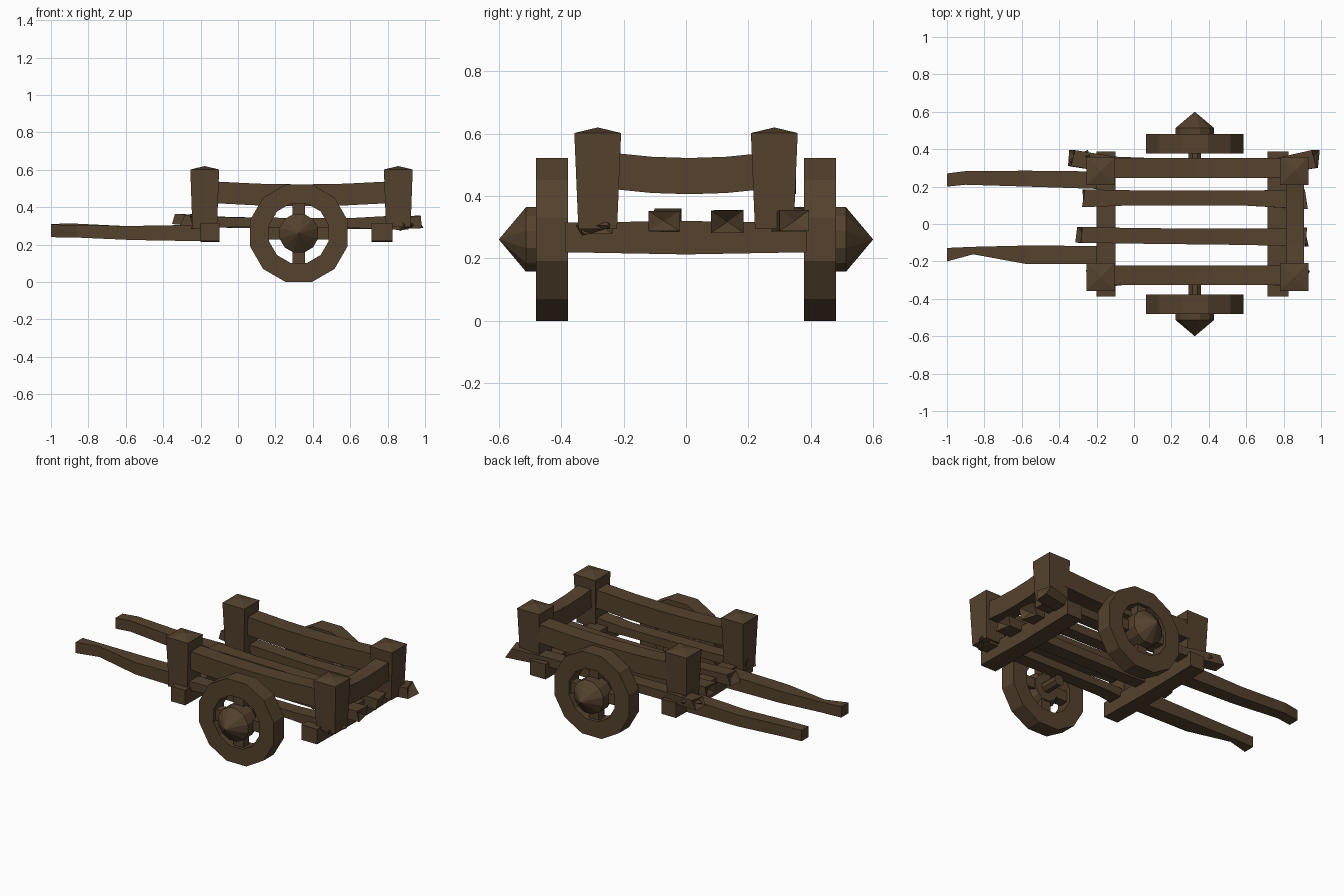
import bpy, bmesh, math, random
from mathutils import Vector, Matrix

if "Cube" in bpy.data.objects:
    bpy.data.objects.remove(bpy.data.objects["Cube"])

random.seed(4)
wood = bpy.data.materials.new("dark brown wood")
wood.diffuse_color = (0.09, 0.054, 0.027, 1)
wood.use_nodes = True
wood.node_tree.nodes["Principled BSDF"].inputs["Base Color"].default_value = wood.diffuse_color


def finish(name, bm):
    bmesh.ops.recalc_face_normals(bm, faces=bm.faces)
    me = bpy.data.meshes.new(name)
    bm.to_mesh(me)
    bm.free()
    me.materials.append(wood)
    ob = bpy.data.objects.new(name, me)
    bpy.context.collection.objects.link(ob)
    return ob


def bar(name, axis, sections, jag=0.0, peak=0.0):
    """Square beam lofted along an axis; each section is (t, a0, a1, b0, b1)."""
    def put(t, a, b):
        return {'x': (t, a, b), 'y': (a, t, b), 'z': (a, b, t)}[axis]
    bm = bmesh.new()
    rings = []
    for i, (t, a0, a1, b0, b1) in enumerate(sections):
        inward = 1 if i == 0 else -1
        end = i in (0, len(sections) - 1)
        ring = []
        for a, b in ((a0, b0), (a1, b0), (a1, b1), (a0, b1)):
            off = inward * random.uniform(0, jag) if end else 0
            ring.append(bm.verts.new(put(t + off, a, b)))
        rings.append(ring)
    for r, s in zip(rings, rings[1:]):
        for k in range(4):
            bm.faces.new((r[k], r[(k + 1) % 4], s[(k + 1) % 4], s[k]))
    caps = [bm.faces.new(rings[0]), bm.faces.new(rings[-1])]
    bmesh.ops.recalc_face_normals(bm, faces=bm.faces)
    if jag:      # splintered ends
        res = bmesh.ops.poke(bm, faces=caps)
        for v in res['verts']:
            v.co.x += (1 if v.co.x < 0 else -1) * jag * 0.5
    elif peak:   # low pyramid on top
        res = bmesh.ops.poke(bm, faces=[caps[1]])
        res['verts'][0].co.z += peak
    return finish(name, bm)


def lathe(name, profile, n, x, z, side, phase=0.0, closed=False):
    """Turn (radius, y) profile round the wheel axis."""
    bm = bmesh.new()
    rings = []
    for r, y in profile:
        if r == 0:
            rings.append([bm.verts.new((x, side * y, z))] * n)
            continue
        rings.append([bm.verts.new((x + r * math.cos(phase + 2 * math.pi * k / n), side * y,
                                    z + r * math.sin(phase + 2 * math.pi * k / n))) for k in range(n)])
    pairs = list(zip(rings, rings[1:]))
    if closed:
        pairs.append((rings[-1], rings[0]))
    for a, b in pairs:
        for k in range(n):
            vs = list(dict.fromkeys((a[k], a[(k + 1) % n], b[(k + 1) % n], b[k])))
            bm.faces.new(vs)
    return finish(name, bm)


# cross beams under the floor
for name, x0, x1 in (("front_cross_beam", -0.2, -0.1), ("rear_cross_beam", 0.715, 0.825)):
    bar(name, 'y', [(-0.387, x0, x1, 0.22, 0.315), (0, x0, x1, 0.213, 0.32), (0.387, x0, x1, 0.22, 0.315)])

# corner posts, wider at the top with a low peak
for xn, cx in (("front", -0.178), ("rear", 0.857)):
    for sn, s in (("left", -1), ("right", 1)):
        cy = s * 0.283
        bar(f"{xn}_{sn}_post", 'z',
            [(0.295, cx - 0.066, cx + 0.066, cy - 0.062, cy + 0.062),
             (0.602, cx - 0.077, cx + 0.077, cy - 0.075, cy + 0.075)], peak=0.018)

# sagging rails on the two sides and the back
def sag(t0, t1, a0, a1, depth):
    out = []
    for i in range(5):
        u = i / 4
        d = depth * (1 - (2 * u - 1) ** 2)
        out.append((t0 + (t1 - t0) * u, a0, a1, 0.422 - d, 0.538 - d))
    return out

bar("left_side_rail", 'x', sag(-0.13, 0.81, -0.325, -0.222, 0.016))
bar("right_side_rail", 'x', sag(-0.13, 0.81, 0.247, 0.352, 0.016))
bar("back_rail", 'y', sag(-0.23, 0.25, 0.815, 0.908, 0.016))

# rough floor planks with splintered ends
bar("floor_plank_1", 'x', [(-0.26, -0.345, -0.245, 0.285, 0.352), (0.0, -0.32, -0.235, 0.295, 0.345),
                           (0.6, -0.32, -0.235, 0.29, 0.342), (0.935, -0.335, -0.235, 0.278, 0.358)], jag=0.05)
bar("floor_plank_2", 'x', [(-0.315, -0.10, -0.015, 0.295, 0.36), (0.0, -0.105, -0.022, 0.29, 0.345),
                           (0.6, -0.112, -0.025, 0.285, 0.34), (0.95, -0.12, -0.02, 0.288, 0.352)], jag=0.04)
bar("floor_plank_3", 'x', [(-0.285, 0.09, 0.185, 0.292, 0.355), (0.0, 0.1, 0.18, 0.29, 0.345),
                           (0.6, 0.098, 0.178, 0.285, 0.34), (0.93, 0.08, 0.185, 0.282, 0.354)], jag=0.05)
bar("floor_plank_4", 'x', [(-0.355, 0.31, 0.395, 0.31, 0.365), (-0.1, 0.27, 0.36, 0.295, 0.35),
                           (0.3, 0.26, 0.345, 0.285, 0.34), (0.75, 0.265, 0.35, 0.285, 0.34),
                           (0.998, 0.30, 0.395, 0.288, 0.355)], jag=0.05)

# splinters by the broken plank ends
for i, (x, y, z, a) in enumerate(((-0.29, 0.35, 0.335, 0.3), (-0.25, 0.32, 0.33, -0.5), (0.9, -0.29, 0.305, 0.9))):
    bm = bmesh.new()
    bmesh.ops.create_cone(bm, cap_ends=True, segments=4, radius1=0.032, radius2=0.008, depth=0.11,
                          matrix=Matrix.Translation((x, y, z)) @ Matrix.Rotation(a, 4, 'Z')
                          @ Matrix.Rotation(math.pi / 2 * (-1 if x < 0 else 1), 4, 'Y'))
    finish(f"splinter_{i + 1}", bm)

# pull handles
bar("right_handle", 'x', [(-1.0, 0.2, 0.27, 0.242, 0.31), (-0.9, 0.21, 0.283, 0.245, 0.314),
                          (-0.57, 0.2, 0.285, 0.225, 0.298), (-0.11, 0.185, 0.28, 0.217, 0.308)])
bar("left_handle", 'x', [(-1.0, -0.2, -0.128, 0.24, 0.308), (-0.86, -0.162, -0.122, 0.238, 0.304),
                         (-0.57, -0.215, -0.115, 0.225, 0.3), (-0.11, -0.215, -0.118, 0.217, 0.308)])

# wheels with pointed hubs and four spokes
WX, WZ = 0.325, 0.261
for sn, s in (("left", -1), ("right", 1)):
    lathe(f"{sn}_wheel_rim", [(0.27, 0.378), (0.27, 0.48), (0.165, 0.48), (0.165, 0.378)],
          12, WX, WZ, s, math.pi / 12, closed=True)
    lathe(f"{sn}_hub", [(0, 0.395), (0.085, 0.395), (0.107, 0.43), (0.107, 0.513), (0, 0.6)],
          12, WX, WZ, s, math.pi / 12)
    lathe(f"{sn}_axle", [(0, 0.28), (0.035, 0.28), (0.035, 0.41), (0, 0.41)], 8, WX, WZ, s, math.pi / 8)
    ya, yb = sorted((s * 0.4, s * 0.46))
    bar(f"{sn}_upright_spokes", 'z', [(WZ - 0.18, WX - 0.034, WX + 0.034, ya, yb),
                                      (WZ + 0.18, WX - 0.034, WX + 0.034, ya, yb)])
    bar(f"{sn}_level_spokes", 'x', [(WX - 0.18, ya, yb, WZ - 0.034, WZ + 0.034),
                                    (WX + 0.18, ya, yb, WZ - 0.034, WZ + 0.034)])
